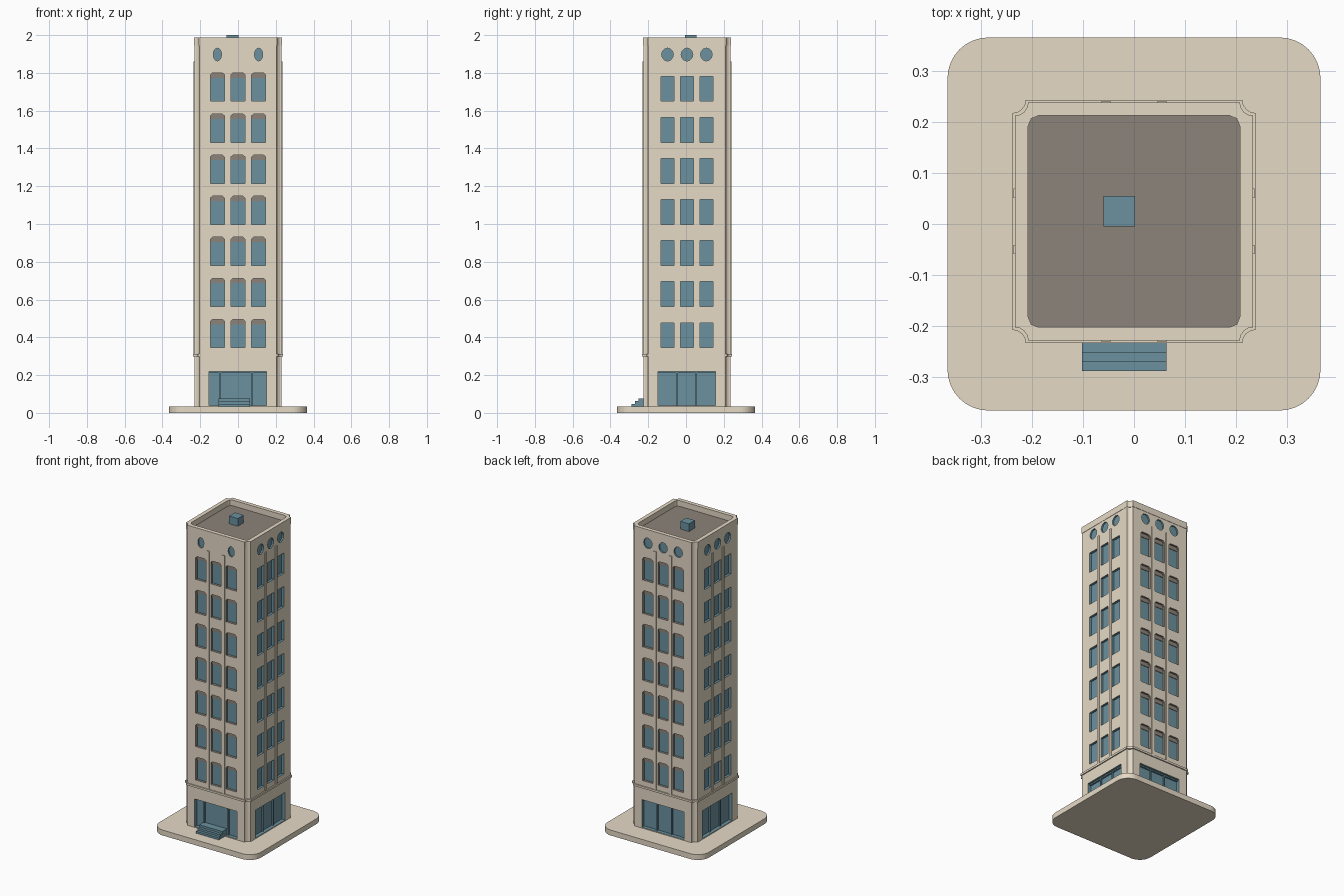
import bpy, bmesh, math
from mathutils import Matrix, Vector

if "Cube" in bpy.data.objects:
    bpy.data.objects.remove(bpy.data.objects["Cube"])

CY = 0.005          # tower centre in y
H = 0.231           # tower half width


def material(name, rgb):
    m = bpy.data.materials.new(name)
    m.diffuse_color = (*rgb, 1)
    m.use_nodes = True
    m.node_tree.nodes["Principled BSDF"].inputs["Base Color"].default_value = m.diffuse_color
    return m


STONE = material("cream stone", (0.79, 0.70, 0.565))
GLASS = material("blue glass", (0.147, 0.285, 0.345))
BROWN = material("grey brown", (0.265, 0.23, 0.195))
REVEAL_GLASS, REVEAL_BROWN = 1, 2      # slots on the tower walls


def finish(bm, name, *mats):
    bmesh.ops.recalc_face_normals(bm, faces=bm.faces)
    me = bpy.data.meshes.new(name)
    bm.to_mesh(me)
    bm.free()
    ob = bpy.data.objects.new(name, me)
    bpy.context.collection.objects.link(ob)
    for mat in mats:
        me.materials.append(mat)
    return ob


def loft(bm, a, b, slot=0):
    """Closed prism between two matching outlines."""
    va = [bm.verts.new(p) for p in a]
    vb = [bm.verts.new(p) for p in b]
    faces = [bm.faces.new(va), bm.faces.new(vb)]
    for i in range(len(a)):
        j = (i + 1) % len(a)
        faces.append(bm.faces.new((va[i], va[j], vb[j], vb[i])))
    for f in faces:
        f.material_index = slot


def slab(name, outline, z0, z1, mat, cy=0.0):
    bm = bmesh.new()
    loft(bm, [(x, y + cy, z0) for x, y in outline], [(x, y + cy, z1) for x, y in outline])
    return finish(bm, name, mat)


def wall_prism(bm, side, outline, d0, d1, slot=0):
    """Extrude a (u, z) outline on one of four walls, d = distance from the axis."""
    m = Matrix.Translation((0, CY, 0)) @ Matrix.Rotation(side * math.pi / 2, 4, 'Z')
    loft(bm, [m @ Vector((u, -d0, z)) for u, z in outline],
         [m @ Vector((u, -d1, z)) for u, z in outline], slot)


def rect(u0, u1, z0, z1):
    return [(u0, z0), (u1, z0), (u1, z1), (u0, z1)]


def arched(u, w, z0, z1):
    """Window outline with softened top corners."""
    return [(u - w, z0), (u + w, z0), (u + w, z1 - 0.01), (u + w * 0.7, z1),
            (u - w * 0.7, z1), (u - w, z1 - 0.01)]


def ellipse(u, z, rx, rz, n=12):
    return [(u + rx * math.cos(2 * math.pi * i / n), z + rz * math.sin(2 * math.pi * i / n))
            for i in range(n)]


def cornered(h, r, concave, n=4):
    """Square plan with hollow or rounded corners."""
    pts = []
    for k in range(4):
        c, s = round(math.cos(k * math.pi / 2)), round(math.sin(k * math.pi / 2))
        for i in range(n + 1):
            a = math.pi / 2 * i / n
            if concave:
                x, y = h - r * math.sin(a), h - r * math.cos(a)
            else:
                x, y = h - r + r * math.cos(a), h - r + r * math.sin(a)
            pts.append((x * c - y * s, x * s + y * c))
    return pts


def cut(target, cutter):
    mod = target.modifiers.new("openings", 'BOOLEAN')
    mod.operation = 'DIFFERENCE'
    mod.solver = 'EXACT'
    mod.material_mode = 'INDEX'
    mod.object = cutter
    bpy.context.view_layer.objects.active = target
    bpy.ops.object.modifier_apply(modifier=mod.name)
    bpy.data.objects.remove(cutter)


# Ground plinth and tower shell
slab("plinth", cornered(0.365, 0.08, False, 8), 0, 0.035, STONE)
tower = slab("tower_walls", cornered(H, 0.026, True), 0.03, 1.945, STONE, CY)
tower.data.materials.append(GLASS)
tower.data.materials.append(BROWN)

# Openings, glass, heads and pilasters on all four walls
cutters, panes, heads, pilasters, frames = (bmesh.new() for _ in range(5))
for side in range(4):
    front_back = side % 2 == 0
    cols = (-0.109, 0, 0.109) if front_back else (-0.103, 0, 0.103)
    w = 0.037 if front_back else 0.034
    for row in range(7):
        z0 = 0.345 + 0.2175 * row
        for u in cols:
            if front_back:
                wall_prism(cutters, side, arched(u, w, z0, z0 + 0.15), H - 0.02, H + 0.03, REVEAL_BROWN)
                wall_prism(heads, side, rect(u - w, u + w, z0 + 0.124, z0 + 0.15), H - 0.024, H - 0.013)
            else:
                wall_prism(cutters, side, rect(u - w, u + w, z0, z0 + 0.132), H - 0.02, H + 0.03, REVEAL_GLASS)
            wall_prism(panes, side, rect(u - w, u + w, z0, z0 + 0.132), H - 0.023, H - 0.016)
    # oval attic windows
    for u in cols:
        if side == 0 and u == 0:
            continue
        rx = 0.022 if side == 0 else 0.031
        wall_prism(cutters, side, ellipse(u, 1.897, rx, 0.034), H - 0.015, H + 0.03, REVEAL_GLASS)
        wall_prism(panes, side, ellipse(u, 1.897, rx, 0.034), H - 0.018, H - 0.010)
    # slim pilasters between the bays
    for u in (-0.055, 0.055):
        wall_prism(pilasters, side, rect(u - 0.009, u + 0.009, 0.31, 1.86), H - 0.004, H + 0.005)
    # ground floor shop windows
    wall_prism(cutters, side, rect(-0.153, 0.15, 0.04, 0.22), H - 0.03, H + 0.03, REVEAL_GLASS)
    wall_prism(panes, side, rect(-0.153, 0.15, 0.04, 0.22), H - 0.033, H - 0.024)
    for u in ((-0.095, 0.075) if side == 0 else (-0.055, 0.05)):
        wall_prism(frames, side, rect(u - 0.004, u + 0.004, 0.04, 0.22), H - 0.028, H - 0.014)
    wall_prism(frames, side, rect(-0.153, 0.15, 0.212, 0.22), H - 0.028, H - 0.014)

cut(tower, finish(cutters, "opening_cutters", STONE, GLASS, BROWN))
finish(panes, "window_panes", GLASS)
finish(heads, "window_heads", BROWN)
finish(pilasters, "pilasters", STONE)
finish(frames, "shop_window_frames", GLASS)

# Thin projecting belt course above the ground floor
slab("belt_course", cornered(0.238, 0.026, True), 0.298, 0.311, STONE, CY)

# Parapet ring and sunken roof
parapet = slab("parapet", cornered(0.233, 0.026, True), 1.945, 1.987, STONE, CY)
inner = cornered(0.207, 0.02, False, 2)
cut(parapet, slab("roof_cutter", inner, 1.90, 2.05, STONE, CY))
slab("roof_deck", inner, 1.94, 1.95, BROWN, CY)

# Roof hatch box
slab("roof_box", [(-0.06, -0.005), (0.002, -0.005), (0.002, 0.055), (-0.06, 0.055)], 1.945, 2.0, GLASS)

# Entrance steps
for i in range(3):
    y0 = -0.288 + 0.018 * i
    slab(f"entrance_step_{i + 1}", [(-0.102, y0), (0.064, y0), (0.064, -0.205), (-0.102, -0.205)],
         0.034, 0.048 + 0.014 * i, GLASS)
